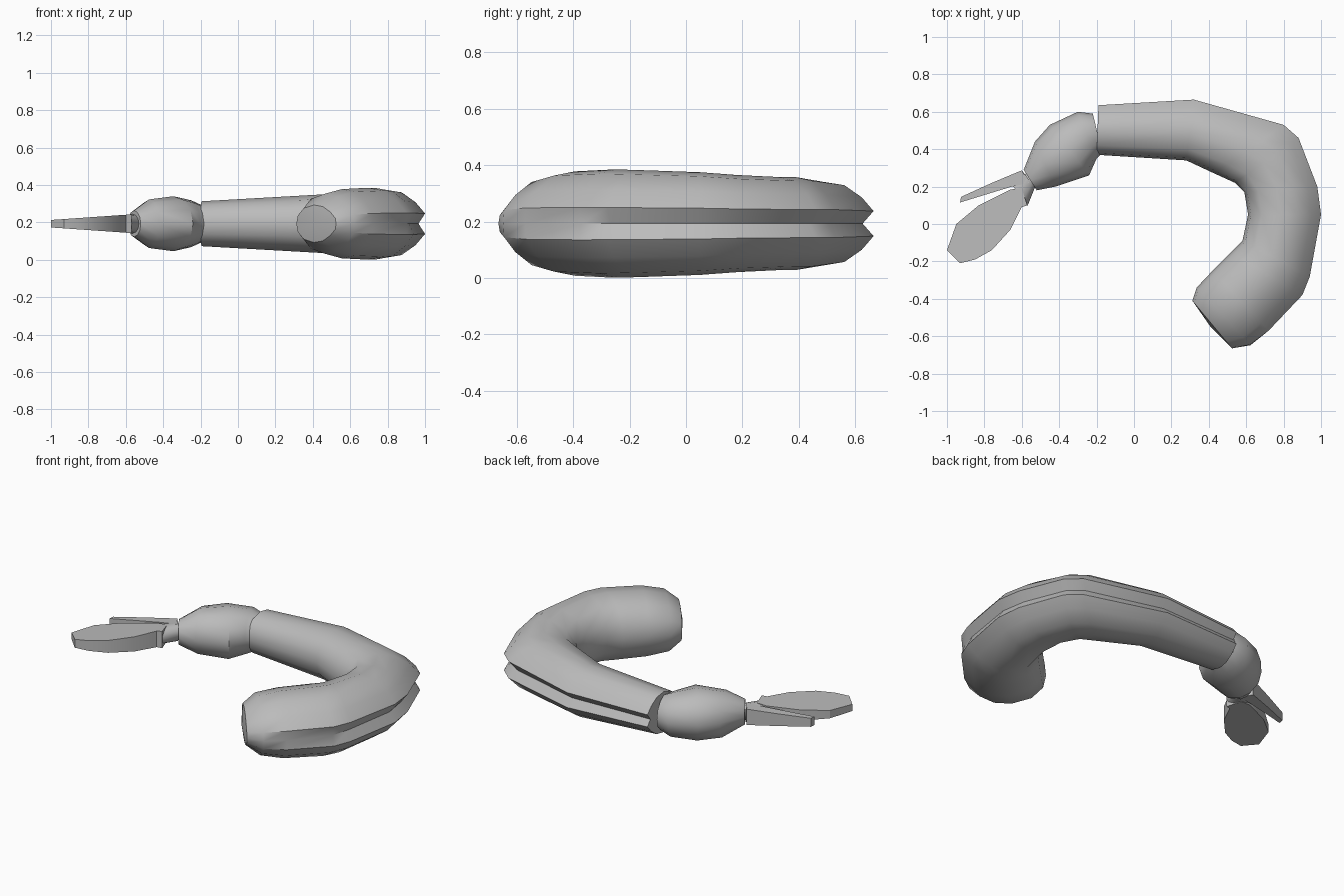
import bpy, bmesh, math
from mathutils import Vector

old = bpy.data.objects.get("Cube")
if old:
    bpy.data.objects.remove(old, do_unlink=True)

MID = 0.193
GREY = (0.5, 0.5, 0.5, 1)
mat = bpy.data.materials.new("plain grey")
mat.use_nodes = True
mat.diffuse_color = GREY
mat.node_tree.nodes["Principled BSDF"].inputs["Base Color"].default_value = GREY


def finish(name, bm, angle):
    bmesh.ops.recalc_face_normals(bm, faces=bm.faces)
    mesh = bpy.data.meshes.new(name)
    bm.to_mesh(mesh)
    bm.free()
    mesh.materials.append(mat)
    obj = bpy.data.objects.new(name, mesh)
    bpy.context.collection.objects.link(obj)
    bpy.ops.object.select_all(action='DESELECT')
    obj.select_set(True)
    bpy.context.view_layer.objects.active = obj
    bpy.ops.object.shade_smooth_by_angle(angle=math.radians(angle))
    return obj


def round_section(groove):
    return [((1 - math.cos(a)) / 2, math.sin(a))
            for a in (2 * math.pi * i / 12 for i in range(12))]


def grooved_section(groove):
    """Inner side rounded, outer side split by a groove of the given depth."""
    half = [(0.04, 0.45), (0.19, 0.83), (0.45, 1), (0.68, 0.92),
            (0.87, 0.63), (1, 0.3)]
    return ([(0, 0)] + half + [(1 - groove, 0)]
            + [(u, -v) for u, v in reversed(half)])


def loft(name, stations, section, bulge=0.0, angle=40):
    """Sweep a section between inner and outer points lying in plan."""
    bm = bmesh.new()
    rings = []
    for xi, yi, xo, yo, height, groove in stations:
        inner, outer = Vector((xi, yi, MID)), Vector((xo, yo, MID))
        rings.append([bm.verts.new(inner.lerp(outer, u) + Vector((0, 0, v * height)))
                      for u, v in section(groove)])
    n = len(rings[0])
    for a, b in zip(rings, rings[1:]):
        for i in range(n):
            j = (i + 1) % n
            bm.faces.new((a[i], a[j], b[j], b[i]))
    bm.faces.new(rings[0])
    # End cap, optionally swelling outward
    last = rings[-1]
    centre = sum((v.co for v in last), Vector()) / n
    before = sum((v.co for v in rings[-2]), Vector()) / n
    tip = bm.verts.new(centre + (centre - before).normalized() * bulge)
    for i in range(n):
        bm.faces.new((last[i], last[(i + 1) % n], tip))
    return finish(name, bm, angle)


def fin(name, outline, root, tip):
    """Flat blade whose half thickness runs from root to tip along x."""
    xs = [x for x, y in outline]
    bm = bmesh.new()
    layers = []
    for side in (1, -1):
        layer = []
        for x, y in outline:
            t = (max(xs) - x) / (max(xs) - min(xs))
            layer.append(bm.verts.new((x, y, MID + side * (root + (tip - root) * t))))
        bm.faces.new(layer)
        layers.append(layer)
    top, low = layers
    for i in range(len(top)):
        j = (i + 1) % len(top)
        bm.faces.new((top[i], top[j], low[j], low[i]))
    return finish(name, bm, 25)


# Curled body: inner x, y, outer x, y, half height, groove depth
loft("curled_body", [
    (-0.20, 0.37, -0.19, 0.635, 0.12, 0.10),
    (0.28, 0.34, 0.32, 0.665, 0.148, 0.12),
    (0.43, 0.27, 0.80, 0.53, 0.165, 0.10),
    (0.54, 0.22, 0.88, 0.46, 0.165, 0.10),
    (0.59, 0.17, 0.98, 0.20, 0.172, 0.10),
    (0.61, 0.05, 1.00, 0.05, 0.182, 0.09),
    (0.58, -0.09, 0.94, -0.28, 0.19, 0.07),
    (0.52, -0.15, 0.90, -0.38, 0.192, 0.04),
    (0.42, -0.25, 0.72, -0.57, 0.185, 0.0),
    (0.335, -0.34, 0.62, -0.645, 0.16, -0.01),
    (0.312, -0.41, 0.52, -0.66, 0.10, -0.02),
], grooved_section, bulge=0.015)

# Tail segment overlapping the body end
loft("tail_segment", [
    (-0.17, 0.38, -0.22, 0.59, 0.10, 0),
    (-0.20, 0.35, -0.30, 0.60, 0.125, 0),
    (-0.24, 0.26, -0.45, 0.53, 0.147, 0),
    (-0.42, 0.20, -0.53, 0.44, 0.13, 0),
    (-0.52, 0.18, -0.59, 0.29, 0.07, 0),
], round_section)

# Narrow neck and the block that carries the fins
loft("tail_neck", [
    (-0.51, 0.21, -0.56, 0.29, 0.045, 0),
    (-0.54, 0.19, -0.59, 0.26, 0.045, 0),
], round_section)
loft("fin_block", [
    (-0.53, 0.195, -0.598, 0.285, 0.052, 0),
    (-0.568, 0.10, -0.66, 0.22, 0.046, 0),
], round_section)

# Tail fins
fin("broad_tail_fin", [
    (-0.57, 0.10), (-0.60, 0.19), (-0.66, 0.185), (-0.83, 0.10), (-0.95, 0.0),
    (-1.0, -0.14), (-0.93, -0.21), (-0.85, -0.19), (-0.76, -0.14),
    (-0.66, -0.03), (-0.60, 0.09)], 0.05, 0.02)
fin("narrow_tail_fin", [
    (-0.60, 0.287), (-0.56, 0.22), (-0.66, 0.198), (-0.93, 0.115),
    (-0.925, 0.145), (-0.76, 0.22)], 0.05, 0.025)
